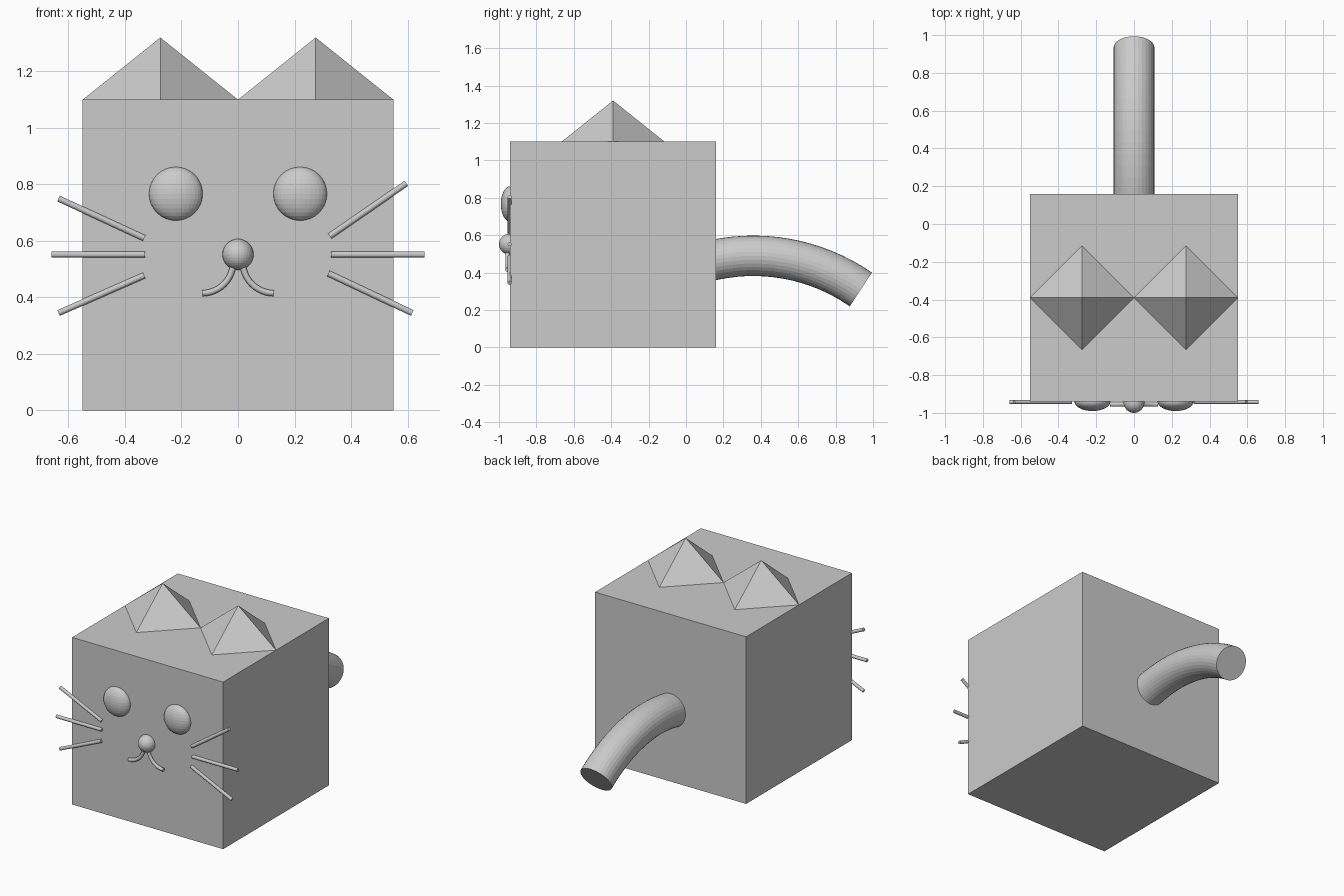
import bpy
from math import sin, cos, radians

cube = bpy.data.objects.get("Cube")
if cube:
    bpy.data.objects.remove(cube, do_unlink=True)

grey = bpy.data.materials.new("plain grey")
grey.use_nodes = True
grey.diffuse_color = (0.6, 0.6, 0.6, 1)
grey.node_tree.nodes["Principled BSDF"].inputs["Base Color"].default_value = (0.6, 0.6, 0.6, 1)

FACE_Y = -0.94


def finish(name, scale=(1, 1, 1)):
    ob = bpy.context.object
    ob.name = name
    ob.scale = scale
    ob.data.materials.append(grey)
    return ob


def ball(name, loc, scale):
    bpy.ops.mesh.primitive_uv_sphere_add(segments=32, ring_count=16, radius=1, location=loc)
    finish(name, scale)


def tube(name, points, radius, resolution):
    """Round capped tube along a path of points."""
    curve = bpy.data.curves.new(name, "CURVE")
    curve.dimensions = "3D"
    curve.bevel_depth = radius
    curve.bevel_resolution = resolution
    curve.use_fill_caps = True
    spline = curve.splines.new("POLY")
    spline.points.add(len(points) - 1)
    for p, co in zip(spline.points, points):
        p.co = (*co, 1)
    spline.use_smooth = False
    curve.materials.append(grey)
    bpy.context.collection.objects.link(bpy.data.objects.new(name, curve))


def arc(centre, radius, start, end, steps):
    """2D arc points, angles in degrees."""
    for i in range(steps + 1):
        a = radians(start + (end - start) * i / steps)
        yield centre[0] + radius * cos(a), centre[1] + radius * sin(a)


# Body block
bpy.ops.mesh.primitive_cube_add(size=1.1, location=(0, -0.39, 0.55))
finish("body")

# Ears, eyes and mouth, one per side
for side, label in ((1, "left"), (-1, "right")):
    bpy.ops.mesh.primitive_cone_add(vertices=4, radius1=0.275, depth=0.22,
                                    location=(side * 0.275, -0.39, 1.21))
    finish(label + "_ear")
    ball(label + "_eye", (side * 0.22, FACE_Y, 0.767), (0.095, 0.05, 0.095))
    tube(label + "_mouth", [(side * x, -0.955, z)
                            for x, z in arc((0.127, 0.525), 0.11, 180, 270, 12)], 0.011, 4)

# Nose
ball("nose", (0, -0.945, 0.552), (0.055, 0.055, 0.055))

# Whiskers: inner and outer ends (x, z)
whiskers = {
    "left_upper_whisker": ((0.325, 0.617), (0.596, 0.804)),
    "left_middle_whisker": ((0.33, 0.552), (0.66, 0.552)),
    "left_lower_whisker": ((0.32, 0.485), (0.617, 0.345)),
    "right_upper_whisker": ((-0.332, 0.61), (-0.635, 0.75)),
    "right_middle_whisker": ((-0.33, 0.552), (-0.66, 0.552)),
    "right_lower_whisker": ((-0.332, 0.478), (-0.635, 0.345)),
}
for name, ends in whiskers.items():
    tube(name, [(x, -0.943, z) for x, z in ends], 0.011, 4)

# Tail, arching back and down
tube("tail", [(0, y, z) for y, z in arc((0.36, -0.517), 1.007, 105, 55.2, 16)], 0.108, 14)
